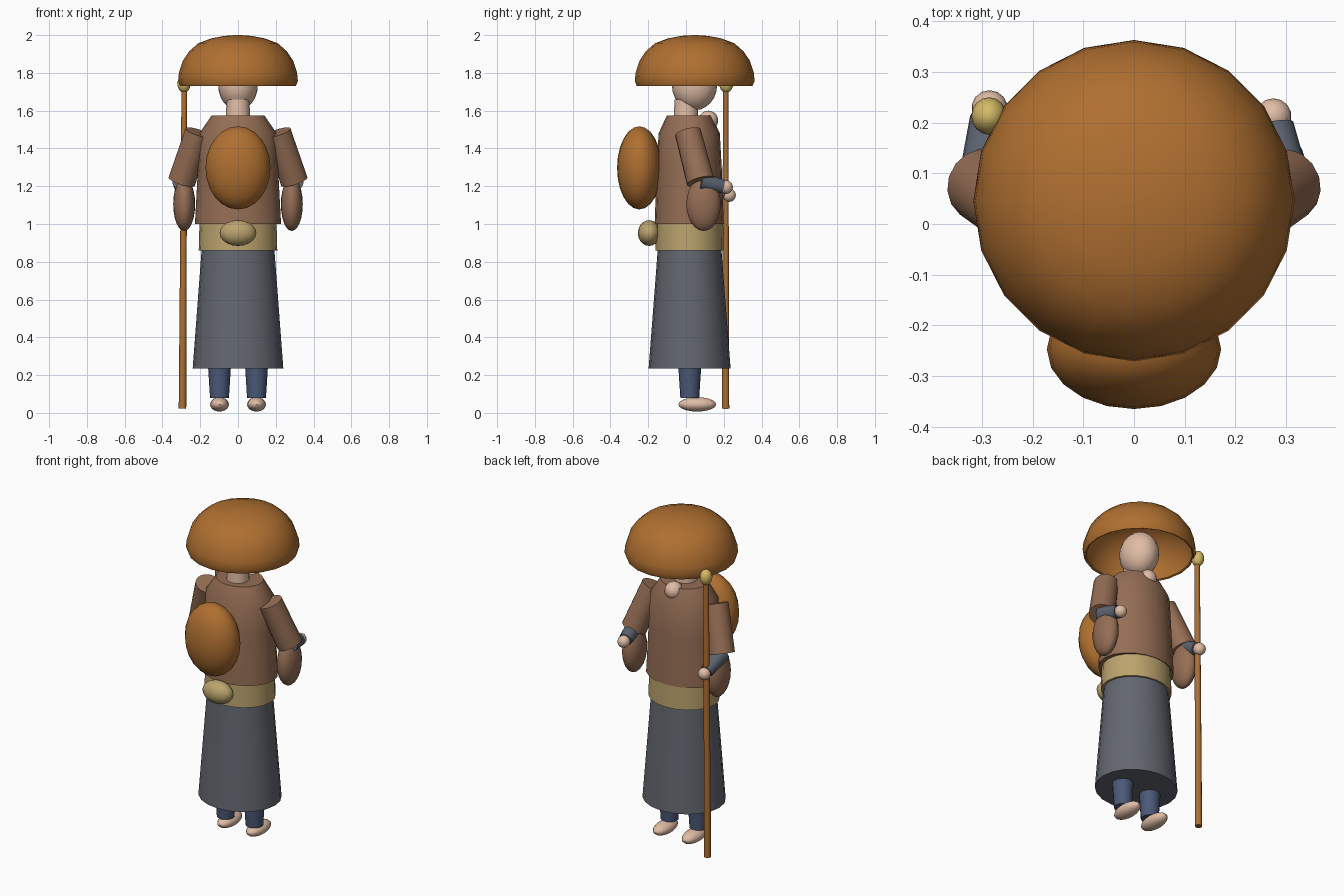
import bpy
import bmesh
import math
from mathutils import Matrix, Vector

cube = bpy.data.objects.get("Cube")
if cube:
    bpy.data.objects.remove(cube, do_unlink=True)


def material(name, color):
    mat = bpy.data.materials.new(name)
    mat.use_nodes = True
    mat.diffuse_color = (*color, 1)
    mat.node_tree.nodes["Principled BSDF"].inputs["Base Color"].default_value = (*color, 1)
    return mat


STRAW = material("straw orange", (0.43, 0.16, 0.03))
ROBE = material("robe brown", (0.30, 0.155, 0.09))
GREY = material("skirt grey", (0.125, 0.135, 0.16))
SASH = material("sash tan", (0.50, 0.37, 0.155))
NAVY = material("trouser blue", (0.07, 0.10, 0.19))
SKIN = material("skin", (0.75, 0.51, 0.38))
GOLD = material("knob gold", (0.66, 0.49, 0.13))
SLATE = material("cuff slate", (0.105, 0.125, 0.16))


def finish(bm, name, mat):
    bmesh.ops.recalc_face_normals(bm, faces=bm.faces)
    mesh = bpy.data.meshes.new(name)
    bm.to_mesh(mesh)
    bm.free()
    mesh.materials.append(mat)
    obj = bpy.data.objects.new(name, mesh)
    bpy.context.collection.objects.link(obj)
    bpy.ops.object.select_all(action="DESELECT")
    obj.select_set(True)
    bpy.context.view_layer.objects.active = obj
    bpy.ops.object.shade_smooth_by_angle(angle=math.radians(40))
    return obj


def ellipsoid(name, mat, center, radii, segments=20, rings=12):
    bm = bmesh.new()
    transform = Matrix.Translation(center) @ Matrix.Diagonal((*radii, 1))
    bmesh.ops.create_uvsphere(bm, u_segments=segments, v_segments=rings, radius=1, matrix=transform)
    return finish(bm, name, mat)


def limb(name, mat, start, end, r_start, r_end, segments=16):
    """Tapered cylinder between two points."""
    a, b = Vector(start), Vector(end)
    turn = (b - a).to_track_quat("Z", "Y").to_matrix().to_4x4()
    bm = bmesh.new()
    bmesh.ops.create_cone(bm, cap_ends=True, segments=segments, radius1=r_start, radius2=r_end,
                          depth=(b - a).length, matrix=Matrix.Translation((a + b) / 2) @ turn)
    return finish(bm, name, mat)


def loft(name, mat, rings, center_y, segments=20, capped=True):
    """Stack of elliptical rings given as (half width, half depth, height)."""
    bm = bmesh.new()
    loops = []
    for rx, ry, z in rings:
        angles = [math.tau * i / segments for i in range(segments)]
        loops.append([bm.verts.new((rx * math.sin(t), center_y + ry * math.cos(t), z)) for t in angles])
    for low, high in zip(loops, loops[1:]):
        for i in range(segments):
            j = (i + 1) % segments
            bm.faces.new((low[i], low[j], high[j], high[i]))
    if capped:
        bm.faces.new(loops[0])
        bm.faces.new(loops[-1])
    return finish(bm, name, mat)


# Domed hat, hollow underneath
outer = [(0.306, 1.73), (0.317, 1.757), (0.313, 1.80), (0.292, 1.865), (0.258, 1.915),
         (0.21, 1.957), (0.14, 1.983), (0.07, 1.996), (0.012, 2.0)]
inner = [(max(r - 0.014, 0.008), z - 0.012) for r, z in reversed(outer[2:])]
loft("hat", STRAW, [(r, r, z) for r, z in inner + [(0.296, 1.735)] + outer], 0.046)

# Head
ellipsoid("head", SKIN, (0, 0.045, 1.735), (0.105, 0.12, 0.133))
ellipsoid("chin", SKIN, (0, 0.118, 1.548), (0.052, 0.052, 0.052), 16, 10)
limb("neck", SKIN, (0, 0, 1.54), (0, 0, 1.66), 0.066, 0.06)

# Body
loft("torso", ROBE, [(0.228, 0.183, 1.0), (0.212, 0.172, 1.3), (0.204, 0.162, 1.48),
                     (0.14, 0.118, 1.575)], 0.017)
loft("sash", SASH, [(0.208, 0.18, 0.86), (0.204, 0.178, 1.003)], 0.019)
loft("skirt", GREY, [(0.24, 0.217, 0.235), (0.19, 0.166, 0.9)], 0.019)

# Load carried on the back
ellipsoid("back_pack", STRAW, (0, -0.247, 1.297), (0.172, 0.118, 0.22))
ellipsoid("waist_pouch", SASH, (0, -0.195, 0.952), (0.097, 0.06, 0.068), 16, 10)

# Legs and arms, with each hand at its own height
hands = {"left": (1, (0.275, 0.212, 1.195)), "right": (-1, (-0.285, 0.228, 1.153))}
for side, (s, hand) in hands.items():
    limb(side + "_leg", NAVY, (s * 0.098, 0.02, 0.08), (s * 0.098, 0.02, 0.3), 0.05, 0.064)
    ellipsoid(side + "_foot", SKIN, (s * 0.098, 0.06, 0.045), (0.05, 0.1, 0.038), 16, 10)
    elbow = (s * 0.298, 0.077, 1.225)
    limb(side + "_sleeve", ROBE, (s * 0.212, 0.01, 1.485), elbow, 0.07, 0.074)
    ellipsoid(side + "_sleeve_drape", ROBE, (s * 0.285, 0.093, 1.105), (0.058, 0.091, 0.142))
    wrist = Vector(elbow).lerp(Vector(hand), 0.88)
    limb(side + "_forearm", SLATE, elbow, wrist, 0.05, 0.037)
    ellipsoid(side + "_hand", SKIN, hand, (0.036, 0.036, 0.036), 14, 10)

# Walking staff
limb("staff", STRAW, (-0.294, 0.21, 0.022), (-0.284, 0.21, 1.73), 0.02, 0.015, 10)
ellipsoid("staff_knob", GOLD, (-0.286, 0.213, 1.742), (0.035, 0.037, 0.047), 16, 10)
